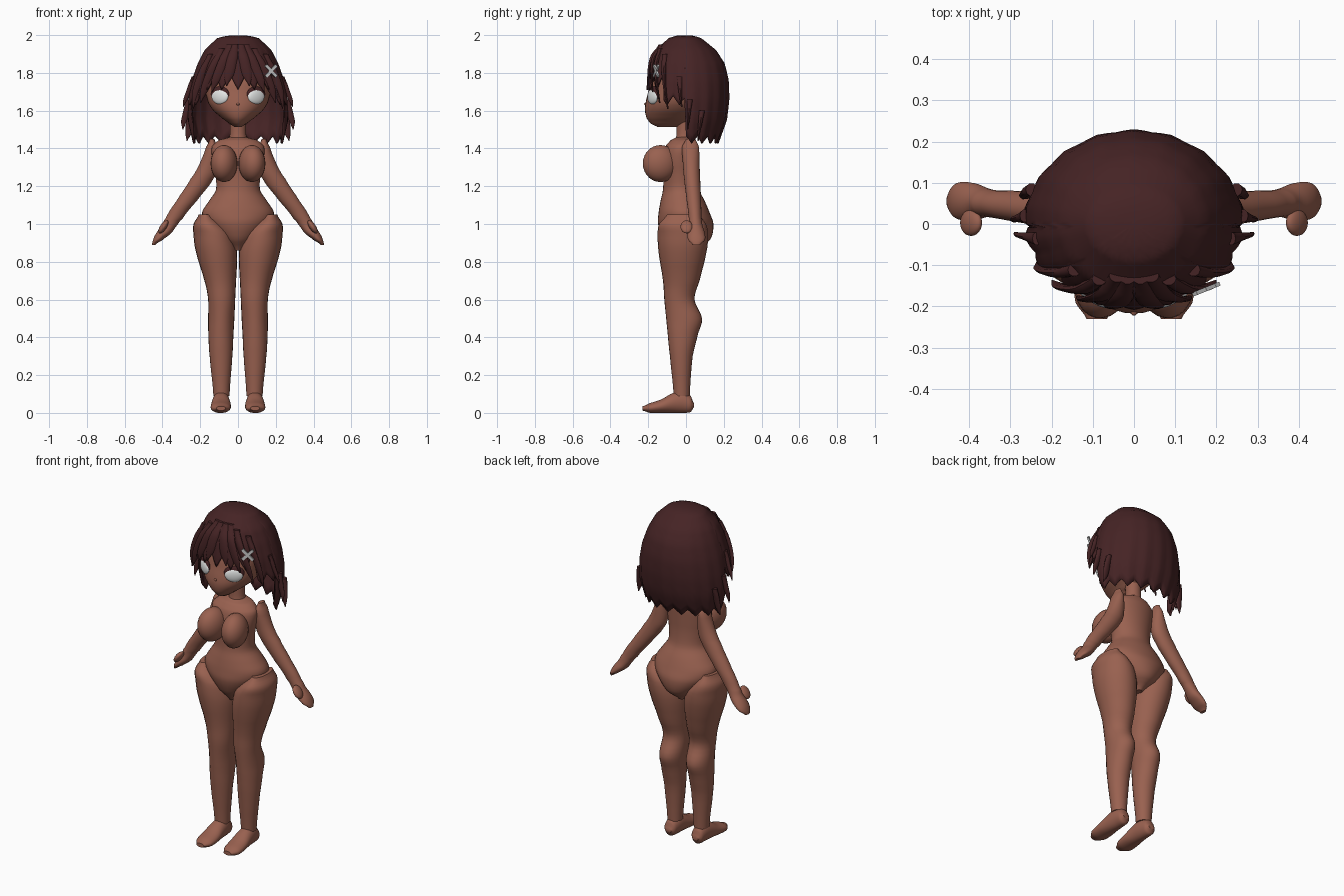
import bpy, bmesh
from math import sin, cos, pi, radians, copysign
from mathutils import Vector, Matrix

cube = bpy.data.objects.get("Cube")
if cube:
    bpy.data.objects.remove(cube)

parts = []


def material(name, rgb):
    mat = bpy.data.materials.new(name)
    mat.use_nodes = True
    mat.diffuse_color = (*rgb, 1)
    mat.node_tree.nodes["Principled BSDF"].inputs["Base Color"].default_value = (*rgb, 1)
    return mat


skin = material("brown_skin", (0.32, 0.12, 0.08))
hair = material("dark_red_brown_hair", (0.06, 0.017, 0.018))
white = material("eye_white", (0.85, 0.87, 0.86))
grey = material("light_grey_clip", (0.6, 0.6, 0.6))


def finish(name, bm, mat, closed=True):
    if closed:
        bmesh.ops.recalc_face_normals(bm, faces=bm.faces)
    mesh = bpy.data.meshes.new(name)
    bm.to_mesh(mesh)
    bm.free()
    mesh.materials.append(mat)
    obj = bpy.data.objects.new(name, mesh)
    bpy.context.scene.collection.objects.link(obj)
    parts.append(obj)
    return obj


def skin_rings(bm, rings, caps):
    """Join rings of points into a tube."""
    rows = [[bm.verts.new(p) for p in ring] for ring in rings]
    n = len(rows[0])
    for up, low in zip(rows, rows[1:]):
        for i in range(n):
            j = (i + 1) % n
            bm.faces.new((up[i], low[i], low[j], up[j]))
    for row in caps(rows):
        bm.faces.new(row)


def spline(keys, steps):
    """Smooth in-between sections; stations stay evenly ordered."""
    keys = [Vector(k) for k in keys]
    out = []
    for i in range(len(keys) - 1):
        a, b = keys[i], keys[i + 1]
        before, after = keys[max(i - 1, 0)], keys[min(i + 2, len(keys) - 1)]
        for k in range(steps):
            t = k / steps
            point = a.lerp(b, t)
            bend = (b - before) * 0.5 * (t - 2 * t**2 + t**3) + (after - a) * 0.5 * (t**3 - t**2)
            curved = a * (1 - 3 * t**2 + 2 * t**3) + b * (3 * t**2 - 2 * t**3) + bend
            curved[0] = point[0]
            out.append(curved)
    return out + [keys[-1]]


def loft(name, keys, mat=skin, side=1, along_y=False, sides=24, steps=4):
    """Sections are (station, x min, x max, depth min, depth max)."""
    rings = []
    for s, x0, x1, d0, d1 in spline(keys, steps):
        ring = []
        for i in range(sides):
            a = 2 * pi * i / sides
            x = side * ((x0 + x1) / 2 + (x1 - x0) / 2 * cos(a))
            d = (d0 + d1) / 2 + (d1 - d0) / 2 * sin(a)
            ring.append((x, s, d) if along_y else (x, d, s))
        rings.append(ring)
    bm = bmesh.new()
    skin_rings(bm, rings, lambda rows: (rows[0], rows[-1]))
    return finish(name, bm, mat)


def ball(name, place, size, mat=skin, yaw=0, tilt=0):
    bm = bmesh.new()
    bmesh.ops.create_uvsphere(bm, u_segments=24, v_segments=14, radius=1)
    turn = Matrix.Rotation(yaw, 4, "Z") @ Matrix.Rotation(tilt, 4, "Y")
    bm.transform(Matrix.Translation(place) @ turn @ Matrix.Diagonal((*size, 1)))
    return finish(name, bm, mat)


# Torso, neck and head are symmetric: (z, half width, front, back)
def body(name, rows):
    return loft(name, [(z, -w, w, f, b) for z, w, f, b in rows], sides=36)


body("torso", [
    (.86, .03, -.07, .06), (.92, .10, -.12, .13), (1, .17, -.148, .145),
    (1.06, .19, -.145, .125), (1.12, .155, -.135, .1), (1.18, .117, -.122, .07),
    (1.26, .12, -.12, .06), (1.34, .135, -.125, .06), (1.41, .138, -.11, .06),
    (1.445, .1, -.08, .05), (1.46, .045, -.05, .04)])
body("neck", [(1.43, .05, -.055, .04), (1.48, .043, -.05, .035), (1.57, .045, -.05, .035)])
body("head", [
    (1.513, .02, -.15, -.03), (1.53, .045, -.185, .02), (1.56, .085, -.208, .05),
    (1.6, .13, -.217, .08), (1.64, .157, -.214, .1), (1.7, .172, -.2, .11),
    (1.76, .176, -.187, .11), (1.85, .155, -.15, .1), (1.92, .1, -.09, .07)])
ball("nose", (0, -.214, 1.635), (.008, .008, .007))

# Limbs, chest and eyes, mirrored left and right
for label, side in (("left", 1), ("right", -1)):
    loft(label + "_leg", [
        (.09, .045, .13, -.065, .02), (.3, .03, .15, -.085, .035),
        (.42, .024, .157, -.097, .064), (.5, .019, .158, -.105, .085),
        (.6, .015, .158, -.115, .045), (.7, .01, .178, -.122, .072),
        (.85, .005, .222, -.145, .108), (.95, .03, .236, -.15, .117),
        (1, .08, .235, -.142, .105), (1.05, .14, .208, -.1, .07)], side=side)
    loft(label + "_foot", [
        (.042, .07, .11, .03, .05), (.025, .055, .125, .004, .09),
        (-.02, .046, .132, 0, .115), (-.07, .042, .138, 0, .105),
        (-.13, .037, .144, 0, .072), (-.19, .042, .142, 0, .052),
        (-.23, .065, .115, .012, .035)], side=side, along_y=True)
    loft(label + "_arm", [
        (1.45, .125, .15, 0, .05), (1.41, .11, .168, -.02, .068),
        (1.31, .105, .207, -.016, .072), (1.24, .13, .25, -.01, .075),
        (1.12, .22, .327, .004, .08), (1.03, .292, .383, .015, .082),
        (.99, .325, .405, .016, .088), (.95, .355, .434, .008, .1),
        (.915, .4, .45, .012, .1), (.89, .437, .455, .035, .075)], side=side)
    ball(label + "_thumb", (side * .395, .003, .985), (.017, .032, .04),
         tilt=-side * .6)
    ball(label + "_chest", (side * .074, -.135, 1.32), (.07, .095, .098), yaw=side * .2)
    ball(label + "_lash", (side * .096, -.172, 1.688), (.056, .014, .04), hair, side * .52)
    ball(label + "_eye", (side * .096, -.177, 1.674), (.05, .015, .04), white, side * .52)

# Hair outline: (z, half width, front, back)
OUTLINE = [
    (2, 0, 0, 0), (1.997, .055, .05, .04), (1.985, .11, .09, .08),
    (1.92, .178, .165, .16), (1.85, .215, .192, .205), (1.76, .247, .207, .227),
    (1.66, .266, .21, .23), (1.55, .27, .2, .217), (1.42, .24, .17, .17)]


def shell(angle, z, grow=1):
    for hi, lo in zip(OUTLINE, OUTLINE[1:]):
        if z >= lo[0]:
            break
    t = (hi[0] - z) / (hi[0] - lo[0])
    w, f, b = (h + (l - h) * t for h, l in zip(hi[1:], lo[1:]))
    return Vector((w * cos(angle) * grow, (b if sin(angle) > 0 else f) * sin(angle) * grow, z))


def wave(angle):
    return abs((angle * 18 / pi) % 2 - 1)


def hem(angle):
    """Lower edge of the hair: long behind, fringe in front."""
    front = -sin(angle)
    if front < .04:
        return 1.425 + .04 * wave(angle)
    if front < .6:
        return 1.63 + .05 * wave(angle)
    return 1.71 + .08 * wave(angle)


columns, rows = 144, 22
rings = []
for r in range(rows):
    t = .04 + .96 * r / (rows - 1)
    ring = []
    for c in range(columns):
        a = 2 * pi * c / columns
        ring.append(shell(a, 2 - (2 - hem(a)) * t**1.7, 1 - .03 * t**2 * wave(a)))
    rings.append(ring)
bm = bmesh.new()
skin_rings(bm, rings, lambda made: (made[0],))
cap = finish("hair_shell", bm, hair, closed=False)
thick = cap.modifiers.new("thickness", "SOLIDIFY")
thick.thickness = .012


def lock(name, start, end, top, tip, width, flare=0):
    """Tapered strand lying on the hair shell."""
    keys = []
    for t in (0, .25, .5, .75, 1):
        p = shell(radians(start + (end - start) * t), top + (tip - top) * t, 1 + flare * t * t)
        w = width * (1 - t) ** .6 * (.4 + t) + .002
        d = .004 + .012 * (1 - t)
        keys.append((p.z, p.x - w, p.x + w, p.y - d, p.y + d))
    return loft(name, keys, hair, sides=10, steps=3)


# Parted fringe, face framing locks and flipped ends
for label, mirror in (("left", 1), ("right", -1)):
    for i, (start, end, top, tip, width, flare) in enumerate([
            (6, 14, 1.95, 1.73, .045, 0), (16, 32, 1.95, 1.7, .045, 0),
            (30, 48, 1.93, 1.64, .04, 0), (50, 62, 1.9, 1.61, .035, 0),
            (80, 84, 1.78, 1.62, .02, .09), (95, 92, 1.66, 1.5, .025, .13),
            (112, 108, 1.6, 1.44, .03, .16)]):
        lock(f"{label}_lock_{i + 1}", -90 + mirror * start, -90 + mirror * end,
             top, tip, width, flare)

# Crossed hair clip
for name, lean in (("clip_bar_a", pi / 4), ("clip_bar_b", -pi / 4)):
    bm = bmesh.new()
    bmesh.ops.create_cube(bm, size=1)
    turn = Matrix.Rotation(radians(22), 4, "Z") @ Matrix.Rotation(lean, 4, "Y")
    bm.transform(Matrix.Translation((.175, -.158, 1.81)) @ turn @ Matrix.Diagonal((.085, .01, .016, 1)))
    finish(name, bm, grey)

# Smooth shading with sharp edges kept
bpy.ops.object.select_all(action="DESELECT")
for obj in parts:
    obj.select_set(True)
bpy.context.view_layer.objects.active = parts[0]
bpy.ops.object.shade_smooth_by_angle(angle=radians(40))
